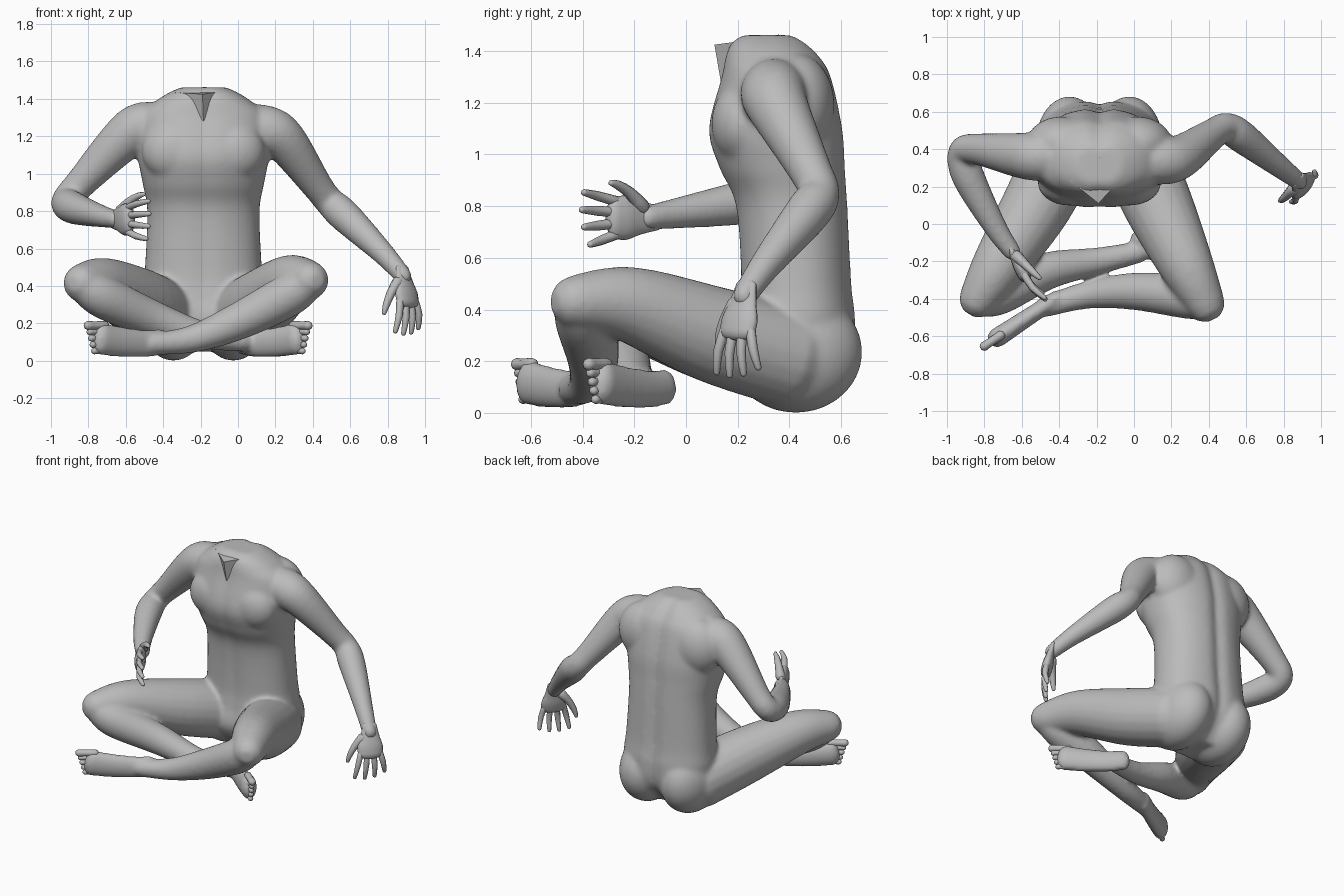
import bpy, bmesh, math
from mathutils import Vector, Matrix

if "Cube" in bpy.data.objects:
    bpy.data.objects.remove(bpy.data.objects["Cube"])

clay = bpy.data.materials.new("grey_clay")
clay.use_nodes = True
GREY = (0.5, 0.5, 0.5, 1)
clay.diffuse_color = GREY
clay.node_tree.nodes["Principled BSDF"].inputs["Base Color"].default_value = GREY


def finish(bm, name, smooth=True):
    bmesh.ops.recalc_face_normals(bm, faces=bm.faces)
    for f in bm.faces:
        f.smooth = smooth
    me = bpy.data.meshes.new(name)
    bm.to_mesh(me)
    bm.free()
    ob = bpy.data.objects.new(name, me)
    bpy.context.collection.objects.link(ob)
    me.materials.append(clay)
    return ob


def spline(rows, steps):
    """Catmull-Rom interpolation of equal-length tuples."""
    rows = [Vector(r) for r in rows]
    out = []
    for i in range(len(rows) - 1):
        a, b, c, d = rows[max(i - 1, 0)], rows[i], rows[i + 1], rows[min(i + 2, len(rows) - 1)]
        for k in range(steps):
            t = k / steps
            out.append(0.5 * (2 * b + (c - a) * t + (2 * a - 5 * b + 4 * c - d) * t * t
                              + (3 * b - a - 3 * c + d) * t ** 3))
    return out + [rows[-1]]


def skin(bm, rings):
    """Bridge rings of points and cap both ends."""
    vs = [[bm.verts.new(p) for p in r] for r in rings]
    n = len(vs[0])
    for r, s in zip(vs, vs[1:]):
        for i in range(n):
            bm.faces.new((r[i], r[(i + 1) % n], s[(i + 1) % n], s[i]))
    bm.faces.new(vs[0][::-1])
    bm.faces.new(vs[-1])


def tube(bm, points, radii, ref=(0, 0, 1), flat=1, sides=20, steps=5):
    """Rounded limb along points; the radius across ref is scaled by flat."""
    rows = spline([(*p, r) for p, r in zip(points, radii)], steps)
    ref = Vector(ref)
    pts = [Vector(r[:3]) for r in rows]
    last = len(pts) - 1
    rings = []
    for i, r in enumerate(rows):
        t = (pts[min(i + 1, last)] - pts[max(i - 1, 0)]).normalized()
        u = t.cross(ref).normalized()
        v = u.cross(t)
        m = r[3] * flat
        cuts = [(0, 1)]  # shift along the limb, scale: domes at both ends
        if i == 0:
            cuts = [(-.85, .4), (-.5, .82)] + cuts
        if i == last:
            cuts = cuts + [(.5, .82), (.85, .4)]
        for shift, k in cuts:
            rings.append([pts[i] + t * m * shift + (u * math.cos(a) * m + v * math.sin(a) * r[3]) * k
                          for a in (math.tau * j / sides for j in range(sides))])
    skin(bm, rings)


# --- Body: torso, buttocks, arms, legs and feet fused into one skin ---
bm = bmesh.new()
MID = -0.185
# height, front y, back y, half width
torso = [(.05, .27, .52, .2), (.2, .18, .64, .295), (.35, .2, .66, .325), (.5, .21, .645, .312),
         (.8, .19, .63, .3), (.95, .125, .62, .325), (1.1, .085, .61, .35), (1.3, .135, .565, .345),
         (1.38, .15, .52, .265), (1.43, .17, .47, .19), (1.462, .21, .42, .12)]
rings = []
for z, y0, y1, half in spline(torso, 5):
    ring = []
    for j in range(64):
        c, s = math.cos(math.tau * j / 64), math.sin(math.tau * j / 64)
        dx = half * math.copysign(abs(c) ** 0.88, c)
        y = (y0 + y1) / 2 + (y1 - y0) / 2 * math.copysign(abs(s) ** 0.88, s)
        # spine furrow at the back, shallow breastbone line in front
        y += math.exp(-(dx / 0.04) ** 2) * (-0.024 if s > 0 else 0.01)
        ring.append(Vector((MID + dx, y, z)))
    rings.append(ring)
skin(bm, rings)

for side in (-1, 1):  # buttocks, chest muscles and shoulder blades
    for place, size in (((MID + side * .16, .425, .235), (.182, .258, .235)),
                        ((MID + side * .16, .22, 1.12), (.17, .122, .16)),
                        ((MID + side * .2, .43, 1.19), (.19, .145, .2))):
        bmesh.ops.create_uvsphere(bm, u_segments=32, v_segments=20, radius=1,
                                  matrix=Matrix.Translation(place) @ Matrix.Diagonal((*size, 1)))

# shoulder to wrist
ARM = (.12, .13, .118, .084, .08, .088, .062, .048)
tube(bm, [(.02, .35, 1.25), (.15, .34, 1.235), (.25, .36, 1.175), (.42, .48, .94),
          (.49, .515, .85), (.57, .47, .775), (.775, .31, .575), (.885, .225, .45)], ARM)
tube(bm, [(-.4, .36, 1.255), (-.52, .36, 1.25), (-.63, .37, 1.17), (-.84, .4, .95),
          (-.915, .385, .86), (-.885, .25, .82), (-.74, -.02, .775), (-.65, -.15, .755)], ARM)
# hip to knee
THIGH = (.195, .187, .147, .105)
tube(bm, [(0, .4, .215), (.13, .1, .305), (.28, -.22, .42), (.385, -.43, .43)], THIGH)
tube(bm, [(-.37, .4, .215), (-.52, .1, .305), (-.72, -.22, .405), (-.835, -.405, .415)], THIGH)
# knee to ankle
SHIN = (.09, .115, .1, .074, .058)
tube(bm, [(.39, -.43, .43), (.27, -.39, .35), (0, -.36, .21), (-.25, -.38, .115), (-.47, -.44, .09)], SHIN)
tube(bm, [(-.83, -.41, .41), (-.72, -.37, .34), (-.46, -.25, .225), (-.2, -.2, .14), (.03, -.15, .105)], SHIN)


# feet rest on their outer edges with the big toe uppermost
def foot(name, heel, ball):
    heel, ball = Vector(heel), Vector(ball)
    span = (ball - heel).length

    def at(f, z):
        return heel.lerp(ball, f) + Vector((0, 0, z))
    tube(bm, [at(0, .1), at(.3, .092), at(.7, .102), at(1, .118)], (.07, .075, .082, .088), flat=.6, steps=4)
    toes = bmesh.new()
    for k in range(5):
        z = .188 - .034 * k
        r = .025 if k == 0 else .018
        length = .08 - .01 * k
        tube(toes, [at(.93, z), at(1 + length / 2 / span, z), at(1 + length / span, z)],
             (r, r * .9, r), sides=8, steps=2)
    finish(toes, name)


foot("left_toes", (-.41, -.395, 0), (-.735, -.61, 0))
foot("right_toes", (.02, -.075, 0), (.315, -.325, 0))

body = finish(bm, "body")
fuse = body.modifiers.new("fuse", 'REMESH')
fuse.mode = 'VOXEL'
fuse.voxel_size = 0.012
fuse.use_smooth_shade = True
soften = body.modifiers.new("soften", 'SMOOTH')
soften.factor = 0.5
soften.iterations = 14

# --- Neck stump: wedge with a flat cut ---
bm = bmesh.new()
top = [bm.verts.new(p) for p in ((-.34, .23, 1.435), (-.19, .11, 1.425), (-.05, .26, 1.445), (-.18, .36, 1.464))]
tip = bm.verts.new((-.185, .135, 1.28))
bm.faces.new(top)
for a, b in zip(top, top[1:] + top[:1]):
    bm.faces.new((b, a, tip))
finish(bm, "neck_stump", smooth=False)


# --- Hands ---
def hand(name, wrist, along, thumb_side, side):
    d = Vector(along).normalized()
    w = Vector(thumb_side)
    w = (w - d * w.dot(d)).normalized()
    n = d.cross(w) * side  # palm direction

    def at(l, s, c=0.0):
        return Vector(wrist) + d * l + w * s + n * c
    bm = bmesh.new()
    tube(bm, [at(-.05, 0), at(.03, 0), at(.09, 0), at(.145, 0)], (.047, .065, .085, .082), w, .42, 16, 3)
    for k in range(4):  # fingers fan out from the index side
        s, fan = .063 - .042 * k, .035 - .025 * k
        length = .165 - .009 * (k - 1) ** 2
        tube(bm, [at(.13, s), at(.14 + length / 2, s + fan * .6, .008), at(.14 + length, s + fan, .04)],
             (.02, .019, .013), w, 1, 8, 2)
    tube(bm, [at(.03, .045, .01), at(.09, .095, .03), at(.15, .125, .05), at(.19, .135, .065)],
         (.032, .024, .019, .012), n, 1, 8, 2)
    finish(bm, name)


hand("left_hand", (.885, .225, .45), (.16, -.18, -.95), (-.6, -.75, 0), 1)
hand("right_hand", (-.65, -.15, .755), (.45, -.87, 0), (0, 0, 1), -1)
